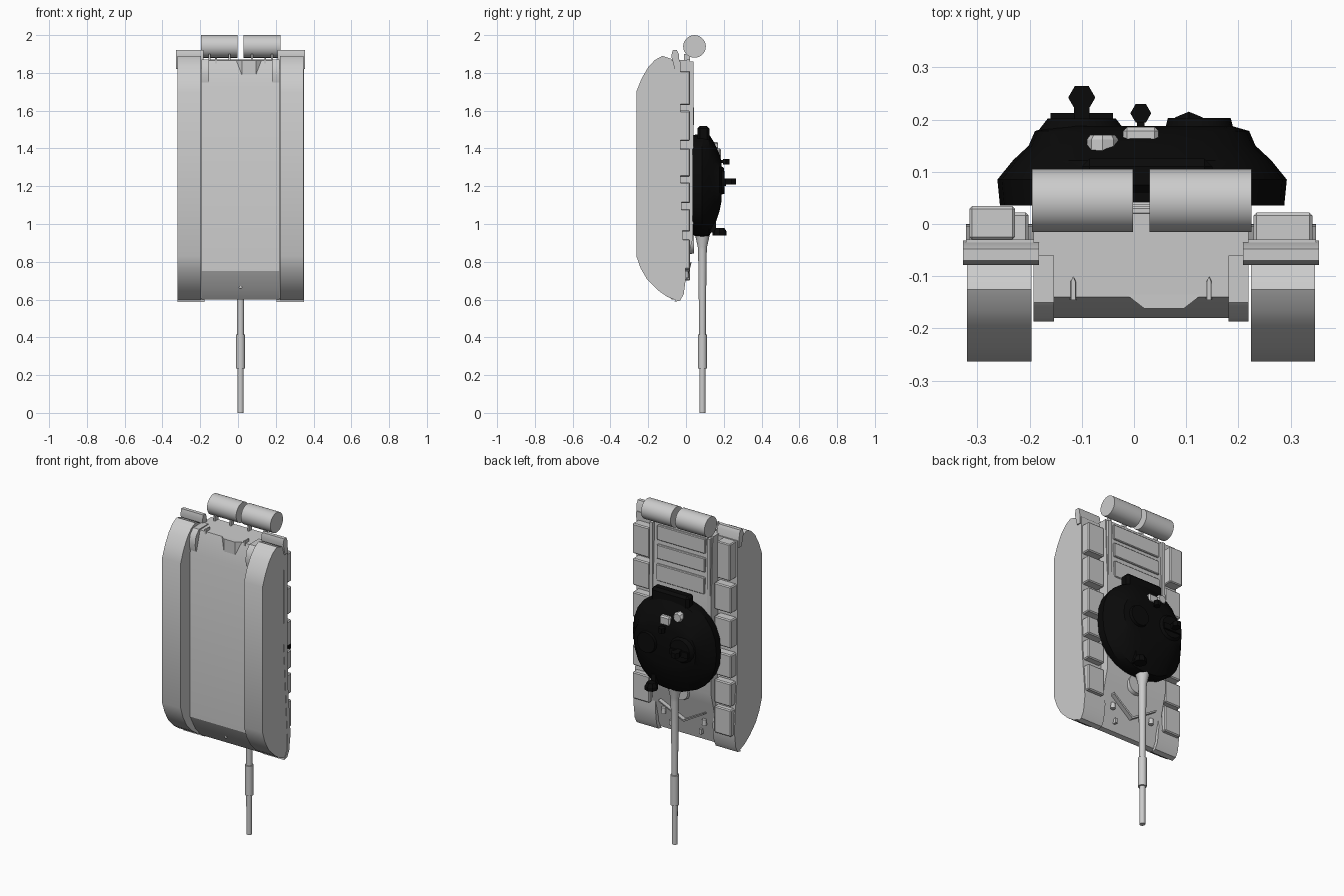
import bpy, bmesh, math
from mathutils import Vector

if "Cube" in bpy.data.objects:
    bpy.data.objects.remove(bpy.data.objects["Cube"])

CX = 0.0135  # centre line of the vehicle


def mat(name, v):
    m = bpy.data.materials.new(name)
    m.diffuse_color = (v, v, v, 1)
    m.use_nodes = True
    m.node_tree.nodes["Principled BSDF"].inputs["Base Color"].default_value = m.diffuse_color
    return m


GREY, BLACK = mat("light_grey", 0.6), mat("black", 0.003)


def finish(name, bm, m=GREY, smooth=30, bevel=0):
    bmesh.ops.recalc_face_normals(bm, faces=bm.faces)
    me = bpy.data.meshes.new(name)
    bm.to_mesh(me)
    bm.free()
    me.materials.append(m)
    ob = bpy.data.objects.new(name, me)
    bpy.context.collection.objects.link(ob)
    if bevel:
        b = ob.modifiers.new("bevel", "BEVEL")
        b.width, b.segments = bevel, 1
    if smooth:
        bpy.ops.object.select_all(action="DESELECT")
        ob.select_set(True)
        bpy.context.view_layer.objects.active = ob
        bpy.ops.object.shade_smooth_by_angle(angle=math.radians(smooth))
    return ob


def loft(name, rings, **kw):
    bm = bmesh.new()
    vs = [[bm.verts.new(p) for p in r] for r in rings]
    n = len(rings[0])
    for a, b in zip(vs, vs[1:]):
        for i in range(n):
            bm.faces.new((a[i], a[(i + 1) % n], b[(i + 1) % n], b[i]))
    bm.faces.new(vs[0])
    bm.faces.new(vs[-1][::-1])
    return finish(name, bm, **kw)


def prism(name, x0, x1, profile, **kw):
    return loft(name, [[(x, y, z) for y, z in profile] for x in (x0, x1)], **kw)


def box(name, x0, x1, y0, y1, z0, z1, **kw):
    kw.setdefault("smooth", 0)
    return prism(name, x0, x1, [(y0, z0), (y1, z0), (y1, z1), (y0, z1)], **kw)


def turned(name, c, axis, stations, n=20, **kw):
    """Round part: stations are (position along axis, radius)."""
    rings = []
    for t, r in stations:
        ring = []
        for i in range(n):
            a = 2 * math.pi * i / n
            u, w = r * math.cos(a), r * math.sin(a)
            off = {"x": (t, u, w), "y": (u, t, w), "z": (u, w, t)}[axis]
            ring.append(Vector(c) + Vector(off))
        rings.append(ring)
    return loft(name, rings, **kw)


def both(fn, name, x0, x1, *args, **kw):
    """Build a part on both sides; x0, x1 are distances from the centre line."""
    for side, s in (("left", -1), ("right", 1)):
        fn(f"{side}_{name}", *sorted((CX + s * x0, CX + s * x1)), *args, **kw)


# Hull
hull = [(-0.18, 0.75), (-0.18, 1.73), (-0.14, 1.865), (0.02, 1.87), (0.03, 1.6),
        (0.038, 1.5), (0.038, 0.93), (0.02, 0.86), (-0.045, 0.605), (-0.075, 0.6), (-0.13, 0.66)]
prism("hull", CX - 0.206, CX + 0.206, hull, smooth=20)

# Lower lip of the rear plate
loft("rear_plate_lip", [[(x, y, z) for x, y in ((-0.015, -0.135), (0.02, -0.162), (0.095, -0.162), (0.13, -0.135))]
                        for z in (1.78, 1.866)], smooth=0)

# Tracks
track = [(-0.263, 0.83), (-0.263, 1.70), (-0.235, 1.77), (-0.20, 1.83), (-0.165, 1.868), (-0.125, 1.89),
         (-0.08, 1.875), (-0.05, 1.84), (-0.05, 1.3), (-0.025, 0.68), (-0.02, 0.62), (-0.05, 0.595),
         (-0.10, 0.615), (-0.15, 0.65), (-0.205, 0.705), (-0.24, 0.765)]
both(prism, "track", 0.21, 0.333, track, smooth=35)

# Fenders and rear mud flaps
fender = [(-0.06, 0.588), (-0.03, 0.595), (-0.012, 0.63), (0.0, 0.72), (-0.005, 0.8), (-0.022, 1.0), (-0.03, 1.3),
          (-0.03, 1.86), (-0.06, 1.86), (-0.065, 1.3), (-0.03, 0.72), (-0.03, 0.64)]
both(prism, "fender", 0.19, 0.335, fender, smooth=35)
flap = [(-0.032, 1.82), (-0.038, 1.9), (-0.048, 1.92), (-0.07, 1.92), (-0.078, 1.89), (-0.06, 1.82)]
both(prism, "mud_flap", 0.195, 0.341, flap, smooth=35)

# Final drive housings
housing = [(-0.187, 1.79), (-0.18, 1.84), (-0.15, 1.872), (-0.06, 1.872), (-0.06, 1.75), (-0.18, 1.75)]
both(prism, "drive_housing", 0.167, 0.206, housing, smooth=40)

# Stowage boxes and fuel cells along the fenders
for side, s, spans in (
        ("left", -1, ((0.70, 0.86), (0.88, 1.02), (1.05, 1.19), (1.23, 1.40), (1.44, 1.60))),
        ("right", 1, ((0.76, 0.92), (0.96, 1.08), (1.11, 1.22), (1.25, 1.40), (1.44, 1.60), (1.63, 1.81)))):
    for i, (z0, z1) in enumerate(spans):
        xs = sorted((CX + s * 0.215, CX + s * 0.328))
        box(f"{side}_stowage_box_{i + 1}", *xs, -0.04, 0.022, z0, z1, bevel=0.006)
box("left_rear_bin", -0.315, -0.228, -0.03, 0.034, 1.64, 1.86, bevel=0.005)

# Engine deck panels and side strips
for i, (z0, z1) in enumerate(((1.52, 1.62), (1.65, 1.735), (1.76, 1.85))):
    box(f"deck_panel_{i + 1}", -0.15, 0.17, 0.0, 0.042 - i * 0.004, z0, z1, bevel=0.004)
both(box, "deck_side_strip", 0.18, 0.2, 0.0, 0.04, 1.0, 1.86)

# Splash board on the front plate, split into two slanted halves
for side, s in (("left", -1), ("right", 1)):
    pts = [(CX, 0.70), (CX + s * 0.15, 0.79), (CX + s * 0.15, 0.80), (CX, 0.712)]
    loft(f"{side}_splash_board", [[(x, y + (z - 0.7) * 0.25, z) for x, z in pts] for y in (-0.03, 0.005)], smooth=0)

# Headlights, tow hooks, driver's hatch
for side, s in (("left", -1), ("right", 1)):
    turned(f"{side}_headlight", (CX + s * 0.135, 0.0, 0.735), "z", [(-0.02, 0.014), (0.015, 0.012)], n=12)
    box(f"{side}_front_hook", CX + s * 0.1 - 0.007, CX + s * 0.1 + 0.007, -0.04, -0.012, 0.645, 0.675)
    x = CX + s * 0.13
    loft(f"{side}_rear_hook", [[(x + a * w, y, z) for a, y in
                                ((-.006, -.145), (.006, -.145), (.006, -.11), (0, -.1), (-.006, -.11))]
                               for z, w in ((1.85, 1), (1.88, 0.7))], smooth=0)
turned("driver_hatch", (CX, 0.03, 0.9), "y", [(-0.01, 0.06), (0.012, 0.055)], n=16)
turned("belly_plug", (CX, -0.13, 0.665), "y", [(-0.006, 0.008), (0.01, 0.008)], n=8)

# Rear fuel drums with brackets
for side, x0, x1 in (("left", -0.195, -0.002), ("right", 0.03, 0.225)):
    turned(f"{side}_fuel_drum", (0, 0.045, 1.94), "x", [(x0, 0.06), (x1, 0.06)], n=28)
    for k, dx in enumerate((0.045, 0.15)):
        box(f"{side}_drum_bracket_{k + 1}", x0 + dx - 0.005, x0 + dx + 0.005, -0.01, 0.02, 1.84, 1.9)

# Turret shell: rounded outlines stacked upward (height, half width, front, back)
rings = []
for y, hx, z0, z1 in ((0.035, 0.272, 0.94, 1.47), (0.085, 0.277, 0.93, 1.48), (0.122, 0.247, 0.935, 1.475),
                      (0.15, 0.217, 0.985, 1.43), (0.178, 0.205, 1.07, 1.37), (0.188, 0.17, 1.12, 1.33)):
    ring = []
    for i in range(24):
        a = 2 * math.pi * i / 24
        c, s = math.cos(a), math.sin(a)
        p = 0.88
        ring.append((CX + 0.002 + hx * math.copysign(abs(c) ** p, c), y,
                     (z0 + z1) / 2 + (z1 - z0) / 2 * math.copysign(abs(s) ** p, s)))
    rings.append(ring)
loft("turret", rings, m=BLACK, smooth=25)
box("turret_rear_bin", -0.10, 0.15, 0.06, 0.125, 1.42, 1.52, m=BLACK, bevel=0.015)

# Hatches, sights and searchlight on the turret
turned("commander_cupola", (-0.1, 0.19, 1.23), "y", [(-0.02, 0.09), (0.012, 0.065)], n=16, m=BLACK)
box("cupola_mount", -0.16, -0.04, 0.2, 0.212, 1.2, 1.235, m=BLACK)
turned("cupola_light", (-0.1, 0.242, 1.225), "z", [(-0.015, 0.026), (0.015, 0.026)], n=6, m=BLACK, smooth=0)
box("cupola_light_post", -0.115, -0.085, 0.2, 0.23, 1.21, 1.24, m=BLACK)
turned("gunner_hatch", (0.125, 0.185, 1.22), "y", [(-0.02, 0.07), (0.018, 0.06)], n=16, m=BLACK)
turned("centre_periscope", (0.013, 0.212, 1.33), "z", [(-0.015, 0.02), (0.015, 0.02)], n=6, m=BLACK, smooth=0)
box("periscope_post", 0.006, 0.02, 0.16, 0.2, 1.322, 1.338, m=BLACK)
turned("searchlight", (0.105, 0.178, 0.96), "z", [(-0.022, 0.037), (0.0, 0.037), (0.02, 0.025)], n=8, m=BLACK, smooth=0)
box("searchlight_arm", 0.09, 0.12, 0.1, 0.16, 0.955, 1.02, m=BLACK)

# Grey fittings on the turret rear
box("rear_hatch_block", -0.021, 0.047, 0.135, 0.186, 1.345, 1.40, bevel=0.008)
turned("snorkel_cap", (-0.06, 0.152, 1.405), "y", [(-0.02, 0.03), (0.01, 0.03), (0.018, 0.024)], n=8, smooth=0)

# Gun barrel with sleeve and mantlet
turned("gun_barrel", (CX, 0.087, 0), "z",
       [(0.0, 0.016), (0.235, 0.0165), (0.236, 0.024), (0.415, 0.024), (0.416, 0.018),
        (0.66, 0.02), (0.86, 0.023), (0.88, 0.025), (0.97, 0.045)], n=16)
